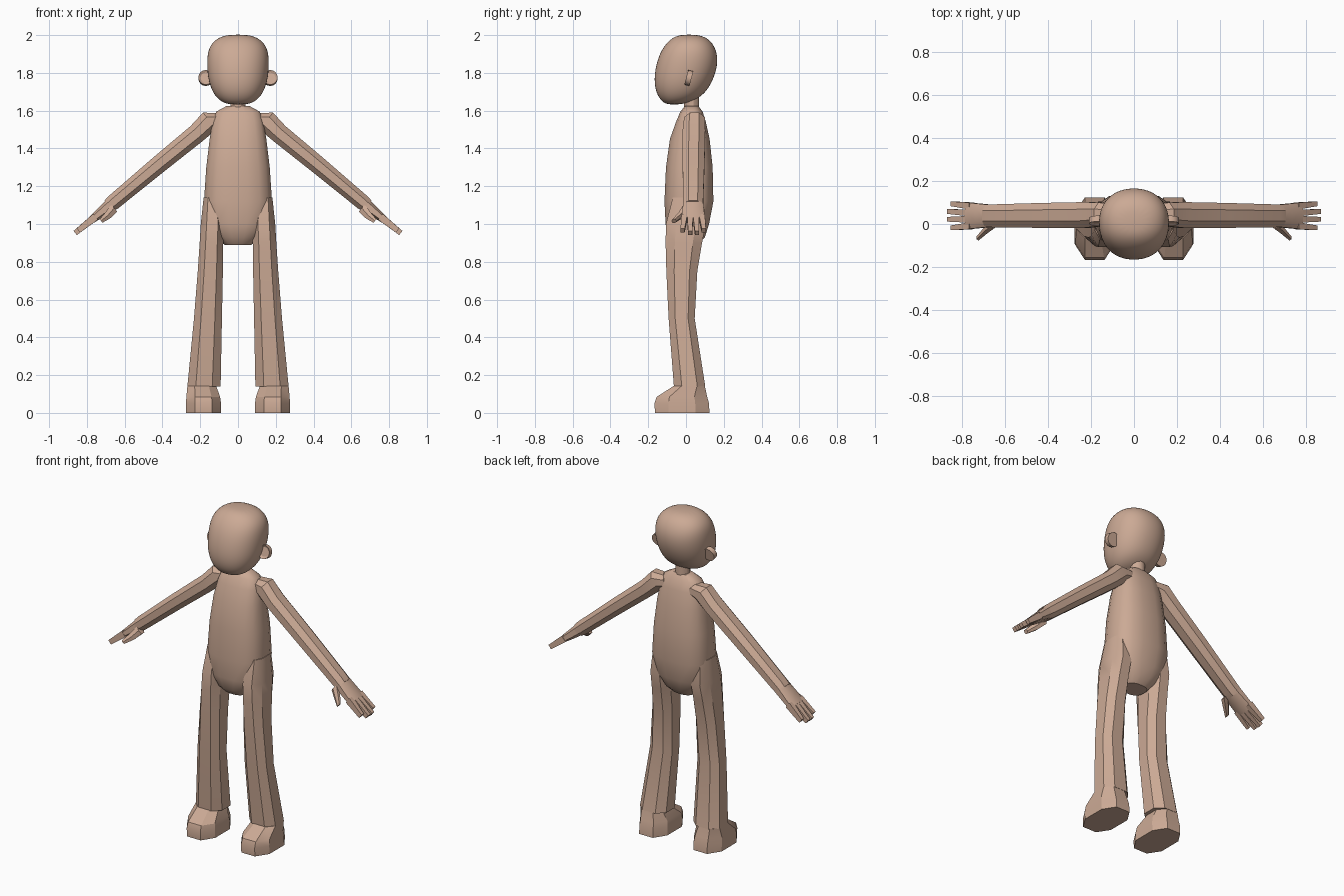
import bpy, bmesh, math
from mathutils import Vector as V

cube = bpy.data.objects.get("Cube")
if cube:
    bpy.data.objects.remove(cube, do_unlink=True)

skin = bpy.data.materials.new("tan skin")
skin.use_nodes = True
colour = (0.60, 0.40, 0.30, 1)
skin.diffuse_color = colour
skin.node_tree.nodes["Principled BSDF"].inputs["Base Color"].default_value = colour


def finish(bm, name, angle=30, subdivide=False):
    """Turn the bmesh into a shaded object."""
    bmesh.ops.recalc_face_normals(bm, faces=bm.faces[:])
    mesh = bpy.data.meshes.new(name)
    bm.to_mesh(mesh)
    bm.free()
    mesh.materials.append(skin)
    ob = bpy.data.objects.new(name, mesh)
    bpy.context.collection.objects.link(ob)
    if subdivide:
        ob.modifiers.new("rounding", "SUBSURF").levels = 2
    bpy.ops.object.select_all(action="DESELECT")
    ob.select_set(True)
    bpy.context.view_layer.objects.active = ob
    bpy.ops.object.shade_smooth_by_angle(angle=math.radians(angle))
    return ob


def loft(name, rings, sides=8, power=2.0, side=1, **options):
    """Skin rings of (centre, half width, half depth); side=-1 mirrors in x."""
    def curve(t):
        return math.copysign(abs(t) ** (2 / power), t)
    angles = [2 * math.pi * (i + 0.5) / sides for i in range(sides)]
    section = [(curve(math.cos(a)), curve(math.sin(a))) for a in angles]
    reach = max(s[0] for s in section)
    bm = bmesh.new()
    loops = []
    for c, u, v in rings:
        points = [c + (u * a + v * b) / reach for a, b in section]
        loops.append([bm.verts.new((p.x * side, p.y, p.z)) for p in points])
    for low, high in zip(loops, loops[1:]):
        for i in range(sides):
            j = (i + 1) % sides
            bm.faces.new((low[i], low[j], high[j], high[i]))
    bm.faces.new(loops[0])
    bm.faces.new(loops[-1])
    return finish(bm, name, **options)


def level(z, x0, x1, y0, y1):
    """Horizontal ring from its extents."""
    return (V(((x0 + x1) / 2, (y0 + y1) / 2, z)),
            V(((x1 - x0) / 2, 0, 0)), V((0, (y1 - y0) / 2, 0)))


def limb_ring(x, y, z, thick, wide, along):
    """Ring square to a limb direction lying in the front plane."""
    return V((x, y, z)), V((-along.z, 0, along.x)) * thick, V((0, wide, 0))


# Head: height, half width, front, back
head = [(1.632, .05, -.10, -.03), (1.65, .095, -.13, .04), (1.69, .131, -.157, .10),
        (1.75, .155, -.169, .138), (1.82, .164, -.164, .164), (1.89, .164, -.145, .169),
        (1.945, .15, -.115, .15), (1.985, .11, -.075, .115), (2.003, .05, -.03, .06)]
loft("head", [level(z, -w, w, f, b) for z, w, f, b in head], 16, 2.2,
     angle=60, subdivide=True)

# Neck
loft("neck", [level(z, -.04, .04, -.01, .07) for z in (1.59, 1.7)], 12)

# Torso
torso = [(.89, .07, -.06, .06), (.93, .11, -.095, .10), (1.0, .165, -.108, .122),
         (1.12, .18, -.114, .145), (1.3, .168, -.106, .141), (1.45, .15, -.085, .125),
         (1.54, .135, -.053, .105), (1.595, .115, -.03, .088), (1.625, .06, -.005, .065)]
loft("torso", [level(z, -w, w, f, b) for z, w, f, b in torso], 16, 2.6, angle=40)

# Legs running down into the feet: height, inner, outer, front, back
leg = [(1.14, .09, .182, -.07, .09), (1.0, .075, .197, -.106, .105),
       (.9, .078, .203, -.108, .085), (.75, .08, .213, -.104, .06),
       (.5, .085, .233, -.092, .046), (.14, .092, .268, -.064, .102)]
foot = [(.142, .115, .268, -.066, .1), (.085, .095, .273, -.155, .112),
        (.05, .09, .276, -.167, .122), (0, .09, .276, -.164, .124)]

# Arm axis and hand
along = V((.58, 0, -.455)).normalized()
arm = [(.08, .045, 1.555, .04, .045), (.15, .045, 1.545, .057, .055),
       (.22, .042, 1.478, .051, .06), (.42, .04, 1.315, .047, .058),
       (.66, .038, 1.115, .041, .053), (.685, .038, 1.095, .036, .053)]
palm = [(.67, .038, 1.107, .034, .052), (.72, .038, 1.066, .028, .057),
        (.775, .038, 1.022, .02, .062)]
fingers = [("index", -.008, -.018, .845), ("middle", .022, .022, .862),
           ("ring", .052, .058, .862), ("little", .084, .094, .845)]

for word, side in (("left", 1), ("right", -1)):
    loft(word + "_leg", [level(*r) for r in leg], 8, 2.5, side)
    loft(word + "_foot", [level(*r) for r in foot], 8, 2.5, side)
    loft(word + "_arm", [limb_ring(*r, along) for r in arm], 8, 2.2, side)
    loft(word + "_palm", [limb_ring(*r, along) for r in palm], 8, 2.8, side)
    for name, y0, y1, tip in fingers:
        ends = [(.755, y0, 1.038, .02, .016), (tip, y1, 1.022 - (tip - .775) * .8, .014, .011)]
        loft(f"{word}_{name}_finger", [limb_ring(*r, along) for r in ends], 4, 2, side)
    thumb = [(.655, .0, 1.085, .025, .02), (.69, -.03, 1.045, .02, .016),
             (.725, -.064, 1.016, .012, .012)]
    loft(word + "_thumb", [limb_ring(*r, along) for r in thumb], 6, 2, side)

    # Ear: tilted disc with a hollow front
    bm = bmesh.new()
    bmesh.ops.create_cone(bm, cap_ends=True, segments=16, radius1=.04, radius2=.04, depth=.028)
    front = max(bm.faces, key=lambda f: f.calc_center_median().z)
    bmesh.ops.inset_region(bm, faces=[front], thickness=.012, depth=-.008)
    ear = finish(bm, word + "_ear")
    ear.location = (.17 * side, .015, 1.773)
    ear.rotation_euler = (math.radians(75), 0, 0)
